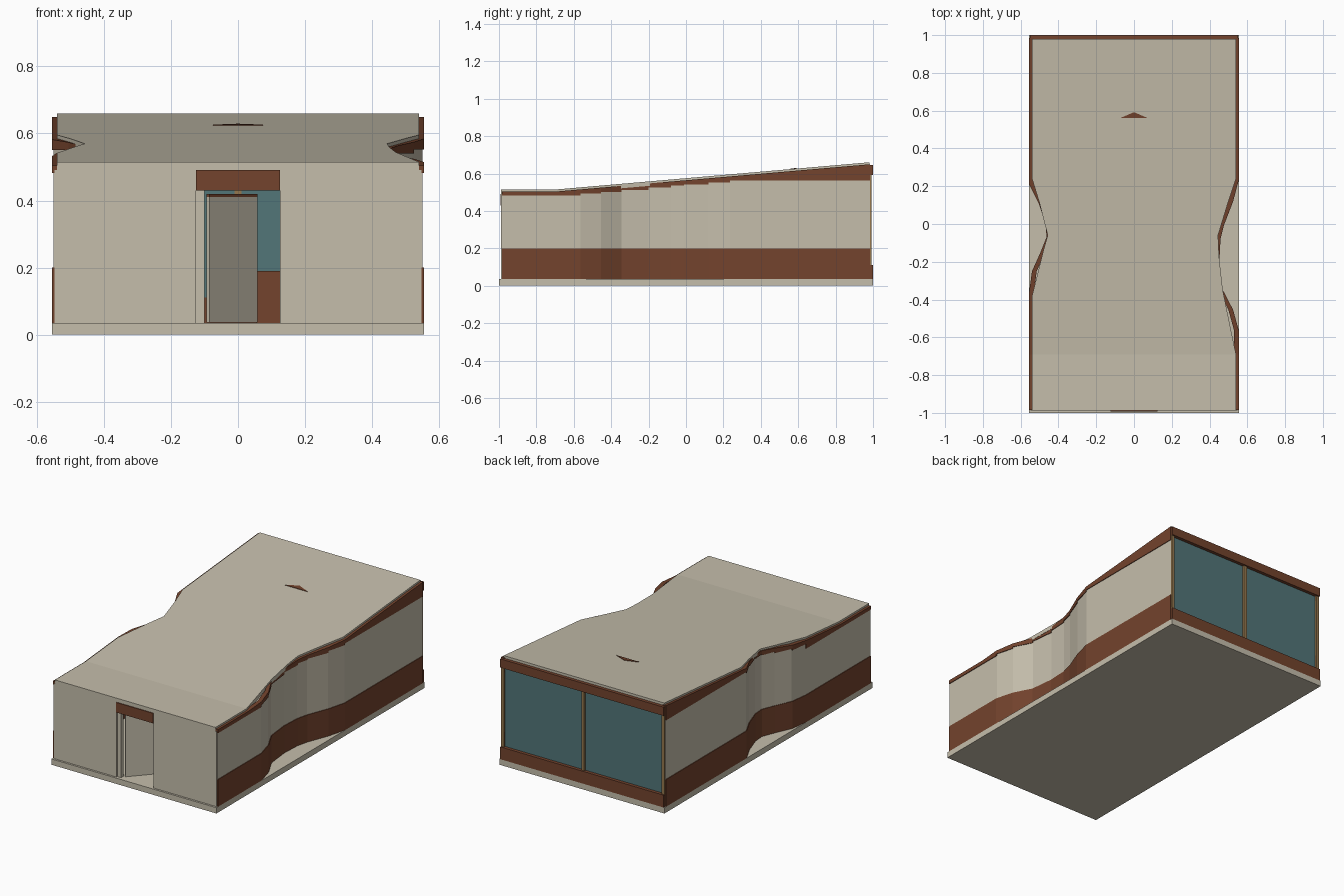
import bpy, bmesh, math
from mathutils import Matrix

if "Cube" in bpy.data.objects:
    bpy.data.objects.remove(bpy.data.objects["Cube"])


def material(name, rgb):
    m = bpy.data.materials.new(name)
    m.diffuse_color = (*rgb, 1)
    m.use_nodes = True
    m.node_tree.nodes["Principled BSDF"].inputs["Base Color"].default_value = m.diffuse_color
    return m


BEIGE = material("beige_plaster", (0.56, 0.515, 0.41))
BROWN = material("brown_timber", (0.172, 0.056, 0.026))
TEAL = material("teal_glass", (0.085, 0.18, 0.19))
GOLD = material("gold_wood", (0.30, 0.185, 0.075))


def finish(name, bm, mat):
    bmesh.ops.recalc_face_normals(bm, faces=bm.faces)
    me = bpy.data.meshes.new(name)
    bm.to_mesh(me)
    bm.free()
    me.materials.append(mat)
    ob = bpy.data.objects.new(name, me)
    bpy.context.collection.objects.link(ob)
    return ob


def box(name, x, y, z, mat):
    bm = bmesh.new()
    size = Matrix.Diagonal((x[1] - x[0], y[1] - y[0], z[1] - z[0], 1))
    mid = Matrix.Translation((sum(x) / 2, sum(y) / 2, sum(z) / 2))
    bmesh.ops.create_cube(bm, size=1, matrix=mid @ size)
    return finish(name, bm, mat)


def roof_z(y):
    # flat at the entrance, then rising to the rear
    return 0.515 + max(0, y + 0.69) * 0.145 / 1.67


def wall_strip(name, path, side, inset, thick, bottom, top, mat):
    # one upright panel per path segment; bottom/top get (segment start, point)
    bm = bmesh.new()
    for (x0, y0), (x1, y1) in zip(path, path[1:]):
        ring = []
        for d in (inset, inset + thick):
            ends = [(x0, y0), (x1, y1)]
            if d > inset:
                ends.reverse()
            ring += [(side * (x - d), y) for x, y in ends]
        lo = [bm.verts.new((x, y, bottom(y0, y))) for x, y in ring]
        hi = [bm.verts.new((x, y, top(y0, y))) for x, y in ring]
        bm.faces.new(lo)
        bm.faces.new(hi)
        for i in range(4):
            j = (i + 1) % 4
            bm.faces.new((lo[i], lo[j], hi[j], hi[i]))
    return finish(name, bm, mat)


# floor slab
box("floor_slab", (-0.555, 0.555), (-1, 1), (0, 0.035), BEIGE)

# wavy side walls: (distance from centre, y)
right_path = [(0.555, -0.985), (0.555, -0.69), (0.555, -0.565), (0.525, -0.455),
              (0.468, -0.345), (0.452, -0.2), (0.458, -0.08), (0.475, -0.01),
              (0.525, 0.12), (0.555, 0.235), (0.555, 0.985)]
left_path = [(0.555, -0.985), (0.555, -0.69), (0.555, -0.36), (0.54, -0.25),
             (0.495, -0.15), (0.463, -0.07), (0.468, 0.0), (0.505, 0.11),
             (0.555, 0.21), (0.555, 0.985)]


def step(y0, y):
    return roof_z(y0) - 0.033


for label, side, path in (("right", 1, right_path), ("left", -1, left_path)):
    wall_strip(label + "_lower_band", path, side, 0, 0.025,
               lambda a, y: 0.035, lambda a, y: 0.2, BROWN)
    wall_strip(label + "_wall", path, side, 0.004, 0.019,
               lambda a, y: 0.2, step, BEIGE)
    wall_strip(label + "_top_beam", path, side, 0, 0.025,
               step, lambda a, y: roof_z(y) - 0.011, BROWN)

# roof: flat front part and sloping rear part with bitten sides
right_edge = [(0.54, -0.69), (0.47, -0.35), (0.45, -0.17), (0.445, -0.06),
              (0.5, 0.12), (0.54, 0.24), (0.54, 0.98)]
left_edge = [(-0.54, 0.98), (-0.54, 0.24), (-0.5, 0.11), (-0.457, -0.06),
             (-0.48, -0.14), (-0.54, -0.38), (-0.54, -0.69)]
outline = [(-0.54, -0.988), (0.54, -0.988)] + right_edge + left_edge
bm = bmesh.new()
top = [bm.verts.new((x, y, roof_z(y))) for x, y in outline]
low = [bm.verts.new((x, y, roof_z(y) - 0.024)) for x, y in outline]
n = len(outline)
for v in (top, low):
    bm.faces.new((v[0], v[1], v[2], v[-1]))
    bm.faces.new(v[2:])
for i in range(n):
    j = (i + 1) % n
    bm.faces.new((top[i], top[j], low[j], low[i]))
finish("roof", bm, BEIGE)

# small triangular peak showing through the roof
bm = bmesh.new()
tri = [(-0.075, 0.56), (0.075, 0.56), (0, 0.592)]
up = [bm.verts.new((x, y, roof_z(y) + 0.003)) for x, y in tri]
dn = [bm.verts.new((x, y, roof_z(y) - 0.004)) for x, y in tri]
bm.faces.new(up)
bm.faces.new(dn)
for i in range(3):
    j = (i + 1) % 3
    bm.faces.new((up[i], up[j], dn[j], dn[i]))
finish("roof_peak", bm, BROWN)

# front wall with doorway and lintel
for label, s in (("right", 1), ("left", -1)):
    xs = sorted((s * 0.125, s * 0.547))
    box(label + "_front_wall", xs, (-0.988, -0.965), (0.035, 0.491), BEIGE)
box("door_lintel", (-0.125, 0.125), (-0.993, -0.962), (0.43, 0.491), BROWN)
box("door_jamb", (-0.125, -0.1), (-0.98, -0.955), (0.035, 0.43), BEIGE)

# open door swung inwards
for name, z, mat in (("door", (0.036, 0.41), BEIGE), ("door_top", (0.41, 0.42), BROWN)):
    door = box(name, (0, 0.215), (-0.006, 0.006), z, mat)
    door.location = (-0.09, -0.955, 0)
    door.rotation_euler.z = math.radians(48)

# low cabinet inside
box("cabinet", (0.055, 0.35), (0.6, 0.8), (0.035, 0.19), BROWN)

# glazed rear: sill, header, glass and posts
box("rear_sill", (-0.55, 0.55), (0.975, 1.0), (0.035, 0.11), BROWN)
box("rear_header", (-0.55, 0.55), (0.975, 1.0), (0.592, 0.645), BROWN)
box("rear_glass", (-0.535, 0.535), (0.972, 0.98), (0.11, 0.592), TEAL)
for label, x in (("left", -0.54), ("middle", 0), ("right", 0.54)):
    box(label + "_rear_post", (x - 0.01, x + 0.01), (0.968, 0.992), (0.11, 0.592), GOLD)
